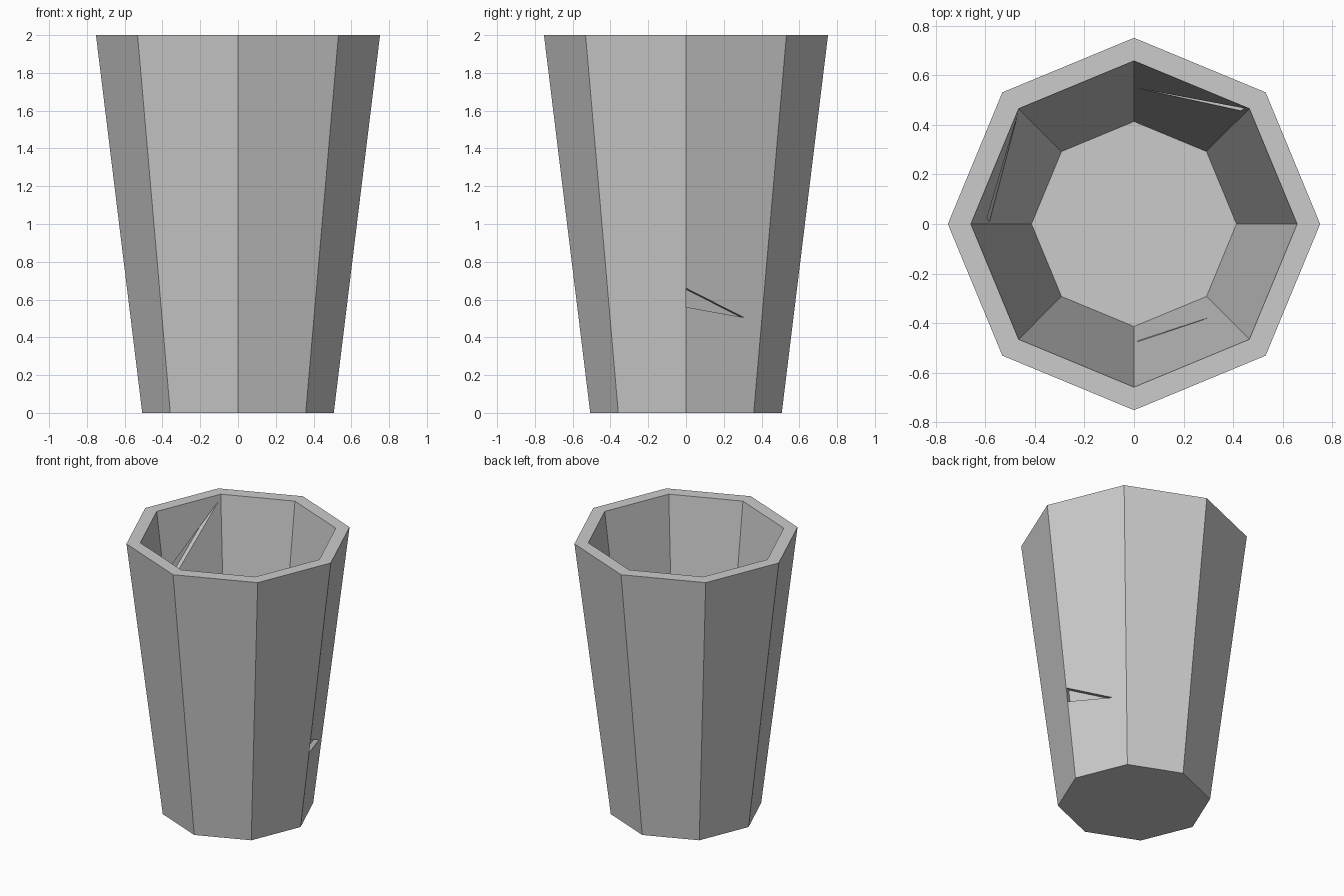
import bpy, bmesh
from math import cos, sin, pi
from mathutils import Vector

if "Cube" in bpy.data.objects:
    bpy.data.objects.remove(bpy.data.objects["Cube"])

# Cup profile from outer base to inner floor: (corner radius, height)
PROFILE = [(0.507, 0), (0.752, 2), (0.659, 2), (0.414, 0.08)]
SIDES = 8


def make_object(name, bm):
    bmesh.ops.recalc_face_normals(bm, faces=bm.faces)
    mesh = bpy.data.meshes.new(name)
    bm.to_mesh(mesh)
    bm.free()
    obj = bpy.data.objects.new(name, mesh)
    bpy.context.collection.objects.link(obj)
    return obj


def wall_point(inner, side, t, z):
    """Point on flat wall number `side`, t = 0..1 across it, at height z."""
    (r0, z0), (r1, z1) = (PROFILE[3], PROFILE[2]) if inner else PROFILE[:2]
    r = r0 + (r1 - r0) * (z - z0) / (z1 - z0)
    a, b = [Vector((r * cos(k * pi / 4), r * sin(k * pi / 4), z))
            for k in (side, side + 1)]
    return a.lerp(b, t)


def crack(cup, name, inner, side, corners, depth=0.035):
    """Cut a shallow triangular chip into one wall."""
    a = (side + 0.5) * pi / 4
    into = Vector((cos(a), sin(a), 0)) * (1 if inner else -1)
    pts = [wall_point(inner, side, t, z) for t, z in corners]
    bm = bmesh.new()
    near = [bm.verts.new(p - into * 0.01) for p in pts]
    far = [bm.verts.new(p + into * depth) for p in pts]
    bm.faces.new(near)
    bm.faces.new(far)
    for i in range(3):
        j = (i + 1) % 3
        bm.faces.new((near[i], near[j], far[j], far[i]))
    cutter = make_object(name, bm)
    cutter.hide_render = True
    cutter.hide_viewport = True
    mod = cup.modifiers.new(name, 'BOOLEAN')
    mod.operation = 'DIFFERENCE'
    mod.solver = 'EXACT'
    mod.object = cutter


# Eight-sided tapered cup with thick walls
bm = bmesh.new()
rings = [[bm.verts.new((r * cos(k * 2 * pi / SIDES), r * sin(k * 2 * pi / SIDES), z))
          for k in range(SIDES)] for r, z in PROFILE]
for low, high in zip(rings, rings[1:]):
    for k in range(SIDES):
        n = (k + 1) % SIDES
        bm.faces.new((low[k], low[n], high[n], high[k]))
bm.faces.new(rings[0])
bm.faces.new(rings[-1])
cup = make_object("cup", bm)

# Chip in the outer wall and thin cracks in the inner walls
crack(cup, "outer_chip_cutter", False, 0, [(0.003, 0.56), (0.003, 0.66), (0.76, 0.505)])
crack(cup, "back_crack_cutter", True, 1, [(0.98, 1.17), (0.04, 1.82), (0.03, 1.95)])
crack(cup, "left_crack_cutter", True, 3, [(0.03, 1.96), (0.98, 1.44), (0.94, 1.57)])
crack(cup, "front_crack_cutter", True, 6, [(0.04, 0.58), (0.04, 0.61), (0.97, 0.81)])
